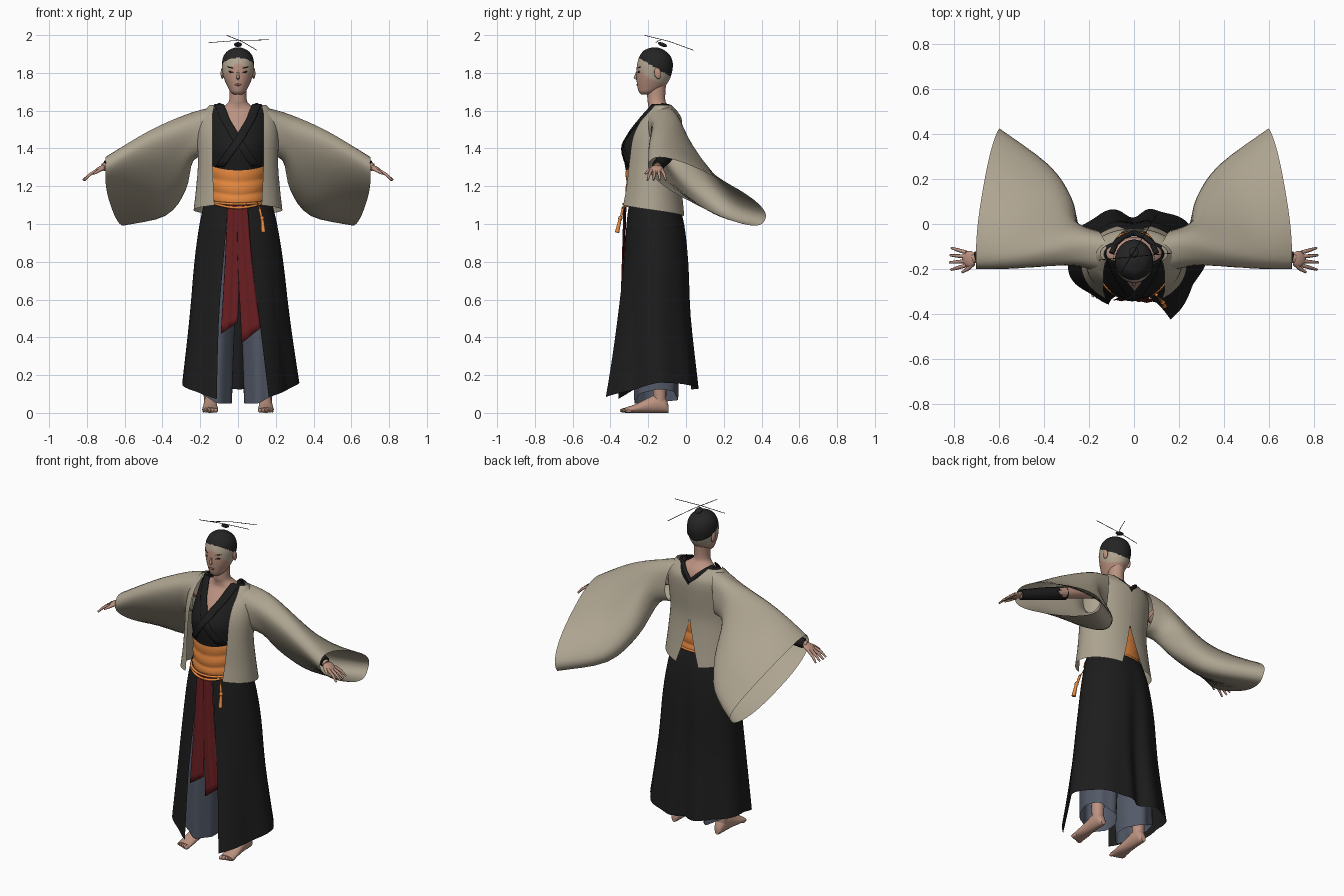
import bpy, bmesh, math
from math import sin, cos, asin, pi, radians
from mathutils import Vector

if "Cube" in bpy.data.objects:
    bpy.data.objects.remove(bpy.data.objects["Cube"])


def material(name, r, g, b):
    m = bpy.data.materials.new(name)
    m.use_nodes = True
    m.diffuse_color = (r, g, b, 1)
    bsdf = m.node_tree.nodes["Principled BSDF"]
    bsdf.inputs["Base Color"].default_value = (r, g, b, 1)
    bsdf.inputs["Roughness"].default_value = 0.9
    return m


BLACK = material("black cloth", .012, .012, .012)
LINEN = material("beige linen", .42, .37, .28)
ORANGE = material("orange silk", .8, .25, .05)
RED = material("dark red silk", .14, .013, .015)
BLUE = material("blue grey cloth", .085, .1, .135)
SKIN = material("skin", .5, .29, .22)
HAIR = material("dark hair", .018, .018, .018)
SCALP = material("pale scalp", .47, .39, .29)
LIP = material("lip", .3, .1, .09)


def finish(name, bm, *mats):
    bmesh.ops.recalc_face_normals(bm, faces=bm.faces)
    me = bpy.data.meshes.new(name)
    bm.to_mesh(me)
    bm.free()
    ob = bpy.data.objects.new(name, me)
    bpy.context.collection.objects.link(ob)
    for m in mats:
        me.materials.append(m)
    bpy.ops.object.select_all(action='DESELECT')
    ob.select_set(True)
    bpy.context.view_layer.objects.active = ob
    bpy.ops.object.shade_smooth_by_angle(angle=radians(50))
    return ob


def loft(name, rings, *mats, closed=True, caps=False):
    """Skin a list of equal-length rings of points."""
    bm = bmesh.new()
    rows = [[bm.verts.new(p) for p in ring] for ring in rings]
    n = len(rows[0])
    for a, b in zip(rows, rows[1:]):
        for i in range(n if closed else n - 1):
            j = (i + 1) % n
            bm.faces.new((a[i], a[j], b[j], b[i]))
    if caps:
        bm.faces.new(rows[0])
        bm.faces.new(rows[-1])
    return finish(name, bm, *mats)


def refine(levels, k=4):
    """Catmull-Rom interpolation of number tuples."""
    out = []
    for i in range(len(levels) - 1):
        quad = [levels[max(i - 1, 0)], levels[i], levels[i + 1], levels[min(i + 2, len(levels) - 1)]]
        for t in (j / k for j in range(k)):
            out.append(tuple(b + .5 * t * (c - a + t * (2 * a - 5 * b + 4 * c - d + t * (3 * (b - c) + d - a)))
                             for a, b, c, d in zip(*quad)))
    return out + [levels[-1]]


def arc(z, w, yf, yb, a0=0, a1=2 * pi, n=48, cx=0, full=True, s=1):
    """Elliptical section; angle 0 faces the front, a quarter turn faces +x."""
    steps = n if full else n - 1
    angles = [a0 + (a1 - a0) * i / steps for i in range(n)]
    return [Vector((s * (cx + w * sin(a)), (yf + yb) / 2 + (yf - yb) / 2 * cos(a), z)) for a in angles]


def edge(x, w):
    return asin(max(-1, min(1, x / w)))


def body(name, levels, *mats, k=4):
    return loft(name, [arc(*l) for l in refine(levels, k)], *mats, caps=True)


def tube(name, points, radii, mat, n=10):
    pts = [Vector(p) for p in points]
    rings = []
    for i, p in enumerate(pts):
        d = (pts[min(i + 1, len(pts) - 1)] - pts[max(i - 1, 0)]).normalized()
        u = d.cross(Vector((0, 0, 1)) if abs(d.z) < .9 else Vector((0, 1, 0))).normalized()
        v = d.cross(u)
        r = radii[min(i, len(radii) - 1)]
        rings.append([p + r * (u * cos(2 * pi * j / n) + v * sin(2 * pi * j / n)) for j in range(n)])
    return loft(name, rings, mat, caps=True)


def blob(name, loc, scale, mat, rot=(0, 0, 0)):
    bm = bmesh.new()
    bmesh.ops.create_uvsphere(bm, u_segments=16, v_segments=10, radius=1)
    ob = finish(name, bm, mat)
    ob.location, ob.scale, ob.rotation_euler = loc, scale, rot
    return ob


# Head with hair cap and pale shaved band, coloured by a tilted height rule
head = body("head", [(1.685, .02, -.235, -.19), (1.70, .04, -.25, -.15), (1.73, .057, -.258, -.11),
                     (1.77, .074, -.262, -.085), (1.81, .083, -.262, -.073), (1.85, .085, -.258, -.07),
                     (1.89, .076, -.245, -.083), (1.92, .05, -.22, -.115), (1.935, .012, -.18, -.15)],
            SKIN, SCALP, HAIR, k=9)
for f in head.data.polygons:
    h = f.center.z + .6 * (f.center.y + .25)
    f.material_index = 2 if h > 1.88 else 1 if h > 1.85 - .6 * abs(f.center.x) else 0
tube("nose", [(0, -.258, 1.812), (0, -.264, 1.79), (0, -.27, 1.775), (0, -.258, 1.768)],
     [.004, .006, .009, .007], SKIN)
blob("lips", (0, -.258, 1.737), (.018, .005, .006), LIP)
for s, side in ((1, "left"), (-1, "right")):
    blob(side + "_ear", (s * .083, -.15, 1.798), (.009, .018, .03), SKIN, (.2, 0, 0))
    blob(side + "_eye", (s * .036, -.251, 1.804), (.016, .004, .005), HAIR, (0, s * -.15, s * .4))
    blob(side + "_brow", (s * .038, -.249, 1.828), (.02, .004, .003), HAIR, (0, s * -.2, s * .4))

# Topknot with crossed hairpins
blob("topknot", (0, -.125, 1.95), (.021, .026, .01), HAIR, (-.35, 0, 0))
tube("long_hairpin", [(-.06, -.22, 1.999), (.02, -.09, 1.967), (.1, .04, 1.92)], [.0017], HAIR, 6)
tube("cross_hairpin", [(-.155, -.16, 1.96), (0, -.145, 1.972), (.165, -.13, 1.975)], [.0017], HAIR, 6)

# Neck and upper chest
body("neck_and_chest", [(1.42, .13, -.318, -.07), (1.5, .138, -.278, -.058), (1.56, .132, -.235, -.058),
                        (1.60, .11, -.203, -.072), (1.63, .065, -.2, -.095), (1.66, .046, -.205, -.11),
                        (1.75, .045, -.205, -.105)], SKIN)

# Robe bodice: each level is height, half width, front, back, front gap, back gap
bodice = refine([(1.28, .145, -.318, -.05, 0, 0), (1.4, .155, -.335, -.05, 0, 0),
                 (1.47, .155, -.305, -.045, 0, 0), (1.55, .15, -.25, -.048, .045, .005),
                 (1.6, .142, -.21, -.06, .065, .05), (1.635, .125, -.18, -.08, .08, .08)])
# Open coat: same layout, the back gap makes the vent and neck scoop
coat = refine([(1.1, .235, -.36, .0, .125, .075), (1.2, .222, -.345, -.02, .13, .035),
               (1.32, .212, -.335, -.035, .135, 0), (1.45, .215, -.315, -.025, .135, 0),
               (1.53, .21, -.28, -.02, .135, 0), (1.58, .19, -.24, -.03, .135, .05),
               (1.63, .15, -.19, -.07, .125, .095)])


def half(levels, s, n=24, drop=0):
    rings = []
    for z, w, yf, yb, xf, xb in levels:
        ring = arc(z, w, yf, yb, edge(max(xf, 0), w), pi - edge(max(xb, 0), w), n, full=False, s=s)
        for i, p in enumerate(ring):
            p.z -= drop * i / n * max(0, 1.3 - z) / .2
        rings.append(ring)
    return rings


for s, side in ((1, "left"), (-1, "right")):
    loft(side + "_bodice", half(bodice, s), BLACK, closed=False)
    loft(side + "_coat_half", half(coat, s, drop=.06), LINEN, closed=False)
    # Crossed collar band following the neckline
    band = []
    for z, w, yf, yb, xf, xb in bodice:
        x = xf if z > 1.47 else -.7 * (1.47 - z)
        if z > 1.3:
            a, b = edge(x - .004, w + .006), edge(x + .045, w + .006)
            band.append(arc(z, w + .006, yf - .006 - .003 * s, yb, a, b, 6, full=False, s=s))
    loft(side + "_collar", band, BLACK, closed=False).modifiers.new("Thick", 'SOLIDIFY').thickness = .006
    tube(side + "_back_collar", [(s * .1, -.13, 1.63), (s * .08, -.085, 1.62), (s * .045, -.055, 1.59),
                                 (0, -.04, 1.545)], [.012], BLACK)

    # Wide sleeve sweeping down and back, from front-top to back-bottom points
    sections = refine([(.12, -.13, 1.622, .15, -.11, 1.36, .09), (.23, -.13, 1.588, .235, -.05, 1.34, .088),
                       (.42, -.165, 1.5, .275, .1, 1.19, .092), (.56, -.185, 1.42, .375, .25, 1.065, .092),
                       (.7, -.195, 1.325, .595, .418, 1.02, .088)])
    rings = []
    for fx, fy, fz, bx, by, bz, thick in sections:
        front, back = Vector((fx, fy, fz)), Vector((bx, by, bz))
        long = (back - front) / 2
        across = Vector((0, -long.z, long.y)).normalized() * thick
        ring = []
        for i in range(36):
            a = 2 * pi * i / 36
            c, d = (math.copysign(abs(v) ** .8, v) for v in (cos(a), sin(a)))
            p = (front + back) / 2 + long * c + across * d
            p.x = s * (p.x + .025 * d * d)
            ring.append(p)
        rings.append(ring)
    loft(side + "_sleeve", rings, LINEN)

    # Arm, black undersleeve and hand
    tube(side + "_arm", [(s * .2, -.1, 1.49), (s * .45, -.08, 1.38), (s * .715, -.155, 1.3)],
         [.04, .032, .021], SKIN)
    tube(side + "_undersleeve", [(s * .43, -.085, 1.388), (s * .57, -.115, 1.345), (s * .7, -.152, 1.306)],
         [.038, .036, .03], BLACK)
    blob(side + "_palm", (s * .732, -.155, 1.29), (.037, .036, .014), SKIN, (0, s * .55, 0))
    for i in range(4):
        o = .019 * (i - 1.5)
        tip = .822 - .006 * abs(i - 1.3)
        tube(f"{side}_finger_{i + 1}", [(s * .745, -.155 + o, 1.284), (s * .785, -.155 + 1.4 * o, 1.262),
                                        (s * tip, -.155 + 1.7 * o, 1.232)], [.009, .008, .005], SKIN, 8)
    tube(side + "_thumb", [(s * .715, -.175, 1.295), (s * .74, -.2, 1.28), (s * .765, -.215, 1.265)],
         [.012, .009, .005], SKIN, 8)

    # Foot with toes, shin, and loose trouser leg
    cx = s * .147
    foot = refine([(-.092, .015, .04), (-.11, .028, .08), (-.15, .034, .1), (-.21, .036, .075),
                   (-.27, .042, .045), (-.322, .042, .028)], 3)
    loft(side + "_foot", [[(cx + w * cos(pi * i / 8), y, h / 2 + h / 2 * sin(pi * i / 8)) for i in range(16)]
                          for y, w, h in foot], SKIN, caps=True)
    for i in range(5):
        blob(f"{side}_toe_{i + 1}", (cx + s * (-.03 + .016 * i), -.328 + .006 * i, .013),
             (.011 - .001 * i, .022, .012), SKIN)
    tube(side + "_shin", [(cx, -.138, .06), (cx, -.14, .12), (s * .14, -.15, .5)], [.033, .036, .055], SKIN, 16)
    trouser = []
    for z, w, yf, yb, x in refine([(.05, .095, -.27, -.045, .127), (.35, .096, -.28, -.035, .118),
                                   (.7, .095, -.285, -.03, .1), (1.08, .09, -.285, -.05, .08)]):
        ring = arc(z, w, yf, yb, cx=x, s=s)
        for i, p in enumerate(ring):
            p.y += .006 * sin(i * pi / 4) * (1.1 - z)
            p.z += (1.1 - z) ** 2 * (.55 * max(0, abs(p.x) - .11) + .1 * max(0, p.y + .2))
        trouser.append(ring)
    loft(side + "_trouser_leg", trouser, BLUE)

# Long overskirt, open at the front: soft pleats, back fold, dipping hem, flared left corner
skirt = []
levels = refine([(1.13, .175, -.3, -.045, .03, .04), (1.0, .205, -.318, -.005, .05, .06),
                 (.8, .235, -.328, .02, .07, .08), (.5, .265, -.35, .035, .11, .105),
                 (.125, .31, -.37, .075, .155, .118)])
for z, w, yf, yb, xl, xr in levels:
    t = (1.13 - z) / 1.005
    ring = arc(z, w, yf, yb, edge(xl, w), 2 * pi - edge(xr, w), 96, full=False)
    mid = (yf + yb) / 2
    for i, p in enumerate(ring):
        a = math.atan2(p.x, mid - p.y)
        k = 1 + .022 * t * sin(9 * a)
        p.x, p.y = p.x * k + .008 * t, mid + (p.y - mid) * k
        if p.y > mid:
            p.y -= .045 * t * math.exp(-(p.x / .05) ** 2)
        p.y -= .085 * t * t * max(0, 1 - i / 8)
        p.z += t ** 3 * (.035 * sin(a) ** 2 - .07 * max(0, cos(a)))
    skirt.append(ring)
loft("overskirt", skirt, BLACK, closed=False)

# Waist sash with soft folds
folds = []
for j in range(25):
    t = j / 24
    bulge = .006 * abs(sin(3 * pi * t))
    ring = arc(1.1 + .21 * t, .15 + bulge, -.314 - bulge, -.045 + bulge)
    for p in ring:
        p.z -= .02 * sin(pi * t) * cos(p.x * 12)
    folds.append(ring)
loft("waist_sash", folds, ORANGE)

# Two hanging ribbons: height, left edge, right edge
for name, rows, y in (("right_ribbon", [(1.11, -.055, .01), (.8, -.068, .01), (.45, -.09, .0)], -.322),
                      ("left_ribbon", [(1.11, -.005, .05), (.8, .0, .075), (.41, .02, .12)], -.328)):
    rings = []
    for z, x0, x1 in refine(rows, 6):
        t = (1.11 - z) / .7
        rings.append([(x0 + (x1 - x0) * i / 8, y - .02 * t + .003 * sin(i * 1.6),
                       z + .08 * t ** 4 * (i / 8 - .5)) for i in range(9)])
    loft(name, rings, RED, closed=False).modifiers.new("Thick", 'SOLIDIFY').thickness = .004

# Waist cord and tassel
for j in range(2):
    ring = arc(1.118, .16, -.33 - .004 * j, -.04, n=40)
    for p in ring:
        p.z -= (.012 + .02 * j) * max(0, cos(p.x * 10)) * (p.y < -.2)
    tube(f"waist_cord_{j + 1}", ring + ring[:1], [.007], ORANGE, 8)
tube("hanging_cord", [(.1, -.315, 1.11), (.115, -.335, 1.08), (.128, -.347, 1.02)], [.007], ORANGE)
blob("cord_knot", (.128, -.348, 1.03), (.011, .011, .013), ORANGE)
tube("tassel", [(.128, -.348, 1.03), (.132, -.357, .99), (.135, -.365, .955)], [.008, .01, .012], ORANGE)
